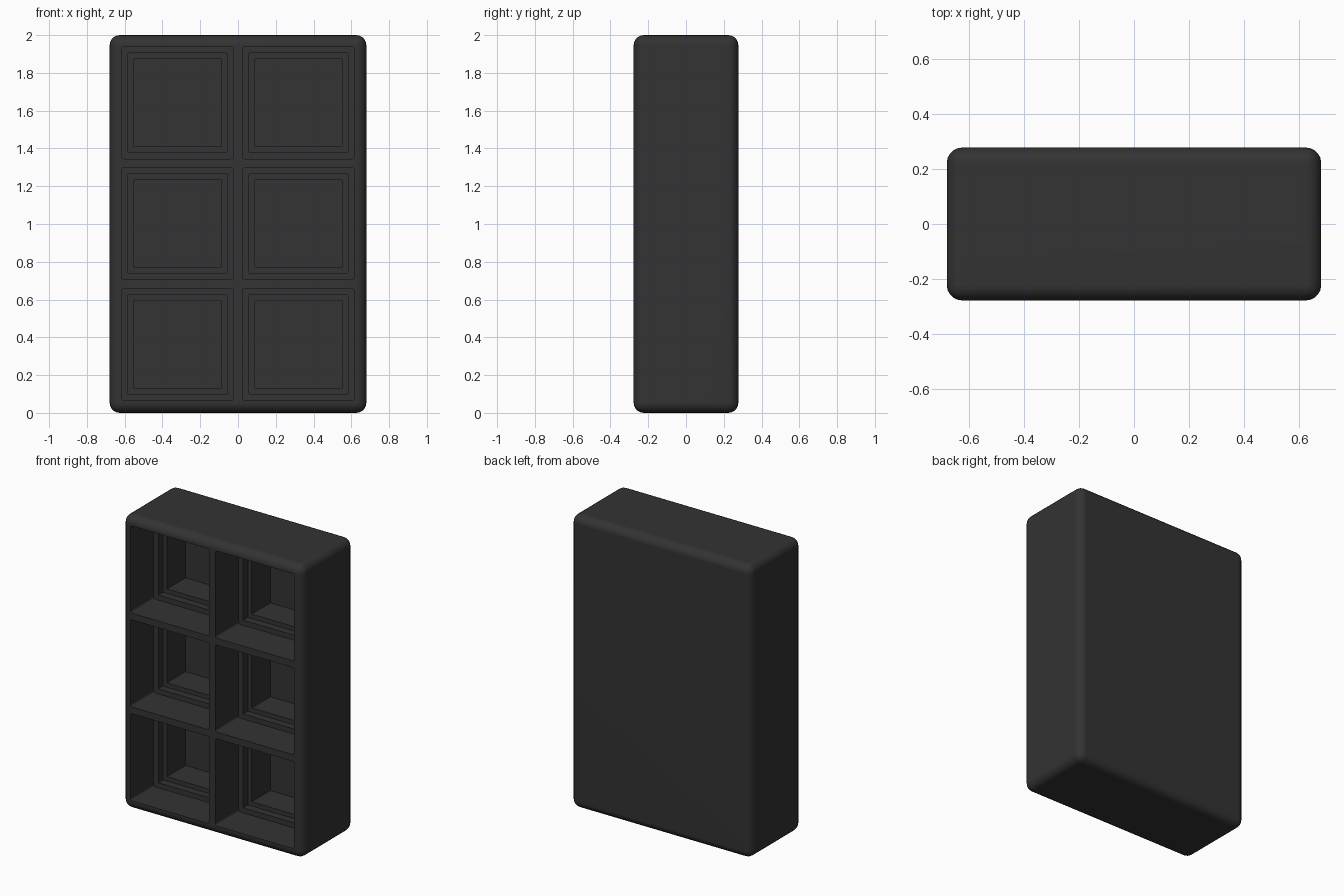
import bpy
import bmesh
from math import cos, sin, pi, radians

cube = bpy.data.objects.get("Cube")
if cube:
    bpy.data.objects.remove(cube, do_unlink=True)

WIDTH, DEPTH, HEIGHT = 1.36, 0.555, 2.0
FRONT = -DEPTH / 2

charcoal = bpy.data.materials.new("charcoal")
charcoal.use_nodes = True
colour = (0.033, 0.033, 0.033, 1)
charcoal.diffuse_color = colour
charcoal.node_tree.nodes["Principled BSDF"].inputs["Base Color"].default_value = colour


def make_object(name, bm):
    mesh = bpy.data.meshes.new(name)
    bmesh.ops.recalc_face_normals(bm, faces=bm.faces)
    bm.to_mesh(mesh)
    bm.free()
    mesh.materials.append(charcoal)
    obj = bpy.data.objects.new(name, mesh)
    bpy.context.collection.objects.link(obj)
    return obj


def rounded_square(bm, cx, cz, half, y, radius, steps=4):
    """Ring of vertices facing the front, with rounded corners."""
    ring = []
    for corner, (sx, sz) in enumerate([(1, 1), (-1, 1), (-1, -1), (1, -1)]):
        for i in range(steps + 1):
            a = (corner + i / steps) * pi / 2
            ring.append(bm.verts.new((cx + sx * (half - radius) + radius * cos(a), y,
                                      cz + sz * (half - radius) + radius * sin(a))))
    return ring


def stepped_cell(bm, cx, cz):
    """Pocket that narrows in two ledges towards the back."""
    profile = [(0.297, -0.1, 0.015), (0.297, 0.25, 0.015),
               (0.262, 0.25, 0.003), (0.262, 0.30, 0.003),
               (0.232, 0.30, 0.003), (0.232, 0.50, 0.003)]
    rings = [rounded_square(bm, cx, cz, half, FRONT + d, r) for half, d, r in profile]
    for a, b in zip(rings, rings[1:]):
        for i in range(len(a)):
            j = (i + 1) % len(a)
            bm.faces.new((a[i], a[j], b[j], b[i]))
    bm.faces.new(rings[0])
    bm.faces.new(rings[-1])


# Shelf body: block with rounded edges
bm = bmesh.new()
bmesh.ops.create_cube(bm, size=1)
bmesh.ops.scale(bm, vec=(WIDTH, DEPTH, HEIGHT), verts=bm.verts)
bmesh.ops.translate(bm, vec=(0, 0, HEIGHT / 2), verts=bm.verts)
bmesh.ops.bevel(bm, geom=bm.edges[:], offset=0.055, segments=5, profile=0.5, affect='EDGES')
body = make_object("shelf_body", bm)

# Six compartments, two across and three high
bm = bmesh.new()
for cx in (-0.32, 0.32):
    for row in range(3):
        stepped_cell(bm, cx, 0.362 + 0.64 * row)
cutter = make_object("compartment_cutter", bm)
cutter.hide_render = True

cut = body.modifiers.new("compartments", 'BOOLEAN')
cut.operation = 'DIFFERENCE'
cut.solver = 'EXACT'
cut.object = cutter

bpy.ops.object.select_all(action='DESELECT')
body.select_set(True)
bpy.context.view_layer.objects.active = body
bpy.ops.object.modifier_apply(modifier=cut.name)
bpy.data.objects.remove(cutter, do_unlink=True)

bpy.ops.object.shade_smooth_by_angle(angle=radians(35))
weighted = body.modifiers.new("even_shading", 'WEIGHTED_NORMAL')
weighted.keep_sharp = True
